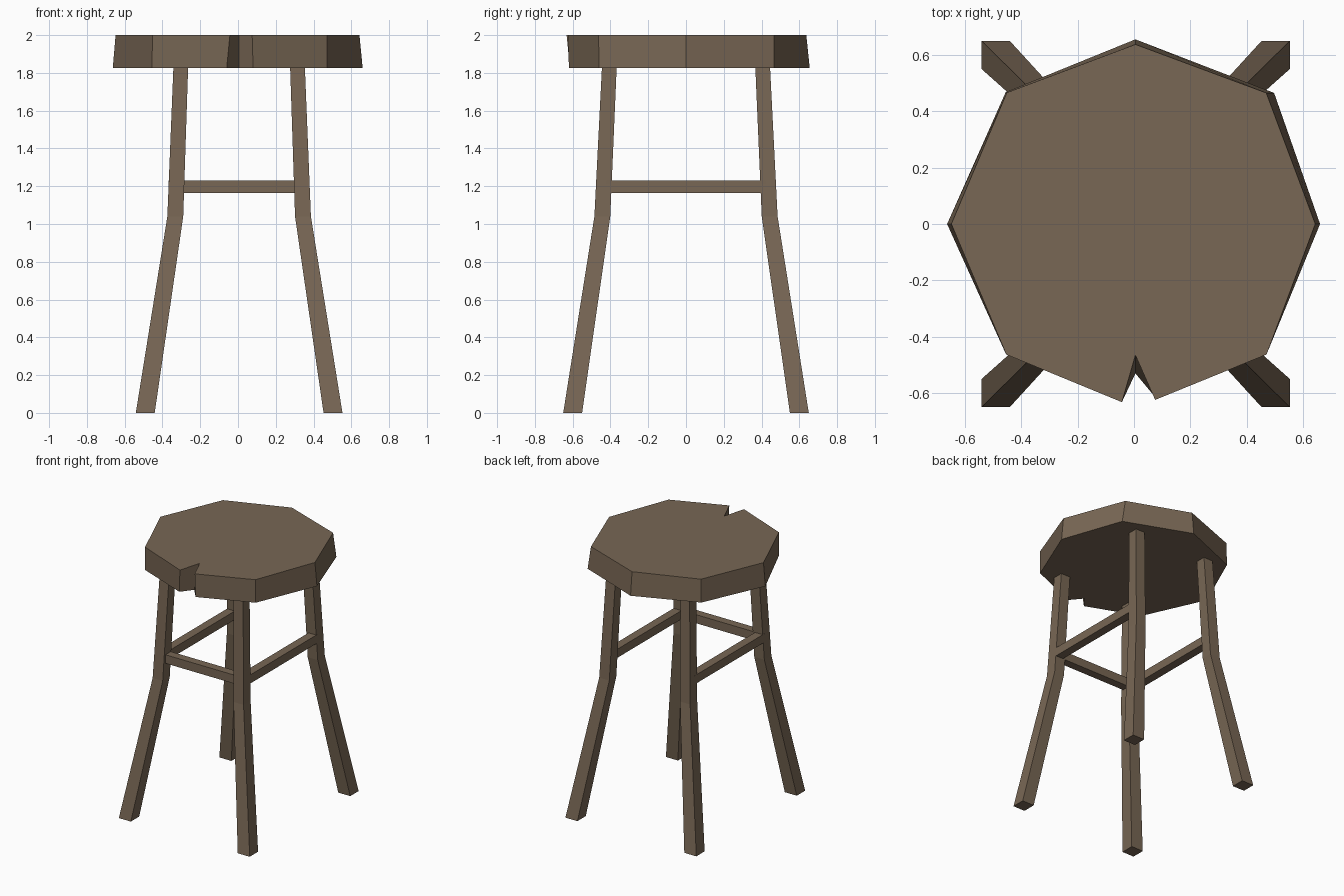
import bpy, bmesh

if "Cube" in bpy.data.objects:
    bpy.data.objects.remove(bpy.data.objects["Cube"])

wood = bpy.data.materials.new("brown wood")
wood.diffuse_color = (0.188, 0.135, 0.089, 1)
wood.use_nodes = True
wood.node_tree.nodes["Principled BSDF"].inputs["Base Color"].default_value = wood.diffuse_color


def loft(name, rings):
    """Closed solid skinned through rings of 3D points, listed bottom to top."""
    bm = bmesh.new()
    loops = [[bm.verts.new(p) for p in ring] for ring in rings]
    n = len(loops[0])
    for lo, hi in zip(loops, loops[1:]):
        for i in range(n):
            j = (i + 1) % n
            bm.faces.new((lo[i], lo[j], hi[j], hi[i]))
    bm.faces.new(loops[0])
    bm.faces.new(loops[-1])
    bmesh.ops.recalc_face_normals(bm, faces=bm.faces)
    mesh = bpy.data.meshes.new(name)
    bm.to_mesh(mesh)
    bm.free()
    mesh.materials.append(wood)
    obj = bpy.data.objects.new(name, mesh)
    bpy.context.collection.objects.link(obj)
    return obj


def rect(x0, x1, y0, y1, z):
    return [(x0, y0, z), (x1, y0, z), (x1, y1, z), (x0, y1, z)]


# Seat: worn octagon slab with a split at the front
bottom = [(0.005, 0.655), (0.497, 0.465), (0.66, 0), (0.47, -0.46), (0.08, -0.62),
          (0.005, -0.53), (-0.06, -0.615), (-0.455, -0.46), (-0.663, 0), (-0.455, 0.468)]
top = [(0.005, 0.637), (0.469, 0.465), (0.643, 0), (0.47, -0.463), (0.075, -0.624),
       (0.005, -0.465), (-0.043, -0.632), (-0.453, -0.463), (-0.648, 0), (-0.451, 0.466)]
loft("seat", [[(x, y, 1.825) for x, y in bottom], [(x, y, 2.0) for x, y in top]])

# Legs: square posts that bend outwards at mid height
CX = 0.006
sections = [(0.0, 0.497, 0.60, 0.05), (1.04, 0.338, 0.443, 0.042), (1.83, 0.309, 0.406, 0.039)]
for sx, side in ((-1, "left"), (1, "right")):
    for sy, end in ((-1, "front"), (1, "back")):
        loft(f"{end}_{side}_leg",
             [rect(CX + sx * x - h, CX + sx * x + h, sy * y - h, sy * y + h, z)
              for z, x, y, h in sections])

# Rungs: front, left and right only, the back is open
Z0, Z1 = 1.165, 1.23
for name, box in (("front_rung", (-0.31, 0.32, -0.46, -0.397)),
                  ("left_rung", (-0.367, -0.302, -0.42, 0.42)),
                  ("right_rung", (0.314, 0.379, -0.42, 0.42))):
    loft(name, [rect(*box, Z0), rect(*box, Z1)])
